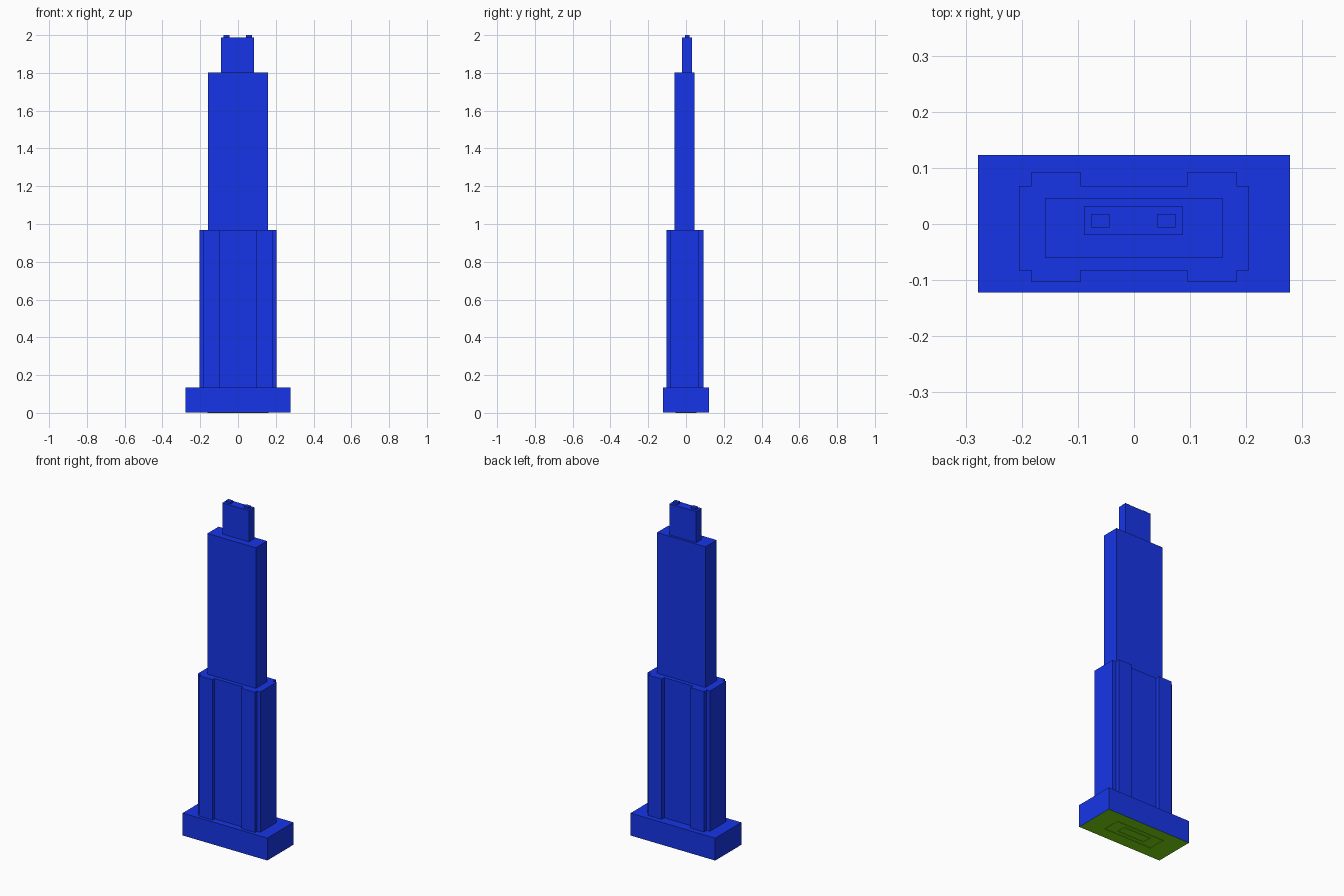
import bpy
import bmesh

cube = bpy.data.objects.get("Cube")
if cube:
    bpy.data.objects.remove(cube, do_unlink=True)


def make_material(name, color):
    mat = bpy.data.materials.new(name)
    mat.use_nodes = True
    mat.diffuse_color = color
    mat.node_tree.nodes["Principled BSDF"].inputs["Base Color"].default_value = color
    return mat


blue = make_material("tower blue", (0.008, 0.036, 0.8, 1))
green = make_material("underside green", (0.2, 0.7, 0.005, 1))


def prism(name, outline, z0, z1, material=blue):
    """Extrude a flat outline from z0 up to z1."""
    bm = bmesh.new()
    face = bm.faces.new([bm.verts.new((x, y, z0)) for x, y in outline])
    top = bmesh.ops.extrude_face_region(bm, geom=[face], use_keep_orig=True)["geom"]
    for v in top:
        if isinstance(v, bmesh.types.BMVert):
            v.co.z = z1
    bmesh.ops.recalc_face_normals(bm, faces=bm.faces)
    mesh = bpy.data.meshes.new(name)
    bm.to_mesh(mesh)
    bm.free()
    mesh.materials.append(material)
    obj = bpy.data.objects.new(name, mesh)
    bpy.context.collection.objects.link(obj)
    return obj


def block(name, x0, x1, y0, y1, z0, z1, material=blue):
    outline = [(x0, y0), (x1, y0), (x1, y1), (x0, y1)]
    return prism(name, outline, z0, z1, material)


# Podium with a green underside
base = block("podium", -0.278, 0.278, -0.122, 0.123, 0.002, 0.135)
base.data.materials.append(green)
for poly in base.data.polygons:
    if poly.normal.z < -0.5:
        poly.material_index = 1

# Two thin nested frames raised on the underside
for name, hx, hy in (("outer_frame", 0.158, 0.052), ("inner_frame", 0.088, 0.026)):
    w = 0.003
    for side, s in (("right", -1), ("left", 1)):
        block(f"{name}_{side}", s * hx - w, s * hx + w, -hy - w, hy + w, 0, 0.002, green)
    for side, s in (("front", -1), ("back", 1)):
        block(f"{name}_{side}", w - hx, hx - w, s * hy - w, s * hy + w, 0, 0.002, green)

# Lower shaft: a slab with two shallow piers on each long side
half_front = [(0.095, -0.083), (0.095, -0.103), (0.183, -0.103),
              (0.183, -0.083), (0.205, -0.083)]
half_back = [(0.205, 0.068), (0.183, 0.068), (0.183, 0.093),
             (0.095, 0.093), (0.095, 0.068)]
right_half = half_front + half_back
left_half = [(-x, y) for x, y in reversed(right_half)]
prism("lower_shaft", right_half + left_half, 0.135, 0.968)

# Upper shaft and crown
block("upper_shaft", -0.159, 0.159, -0.06, 0.045, 0.968, 1.803)
block("crown", -0.089, 0.086, -0.02, 0.032, 1.803, 1.988)

# Rooftop blocks
for side, x in (("right", -0.06), ("left", 0.058)):
    block("roof_block_" + side, x - 0.016, x + 0.016, -0.006, 0.018, 1.988, 2.0)
